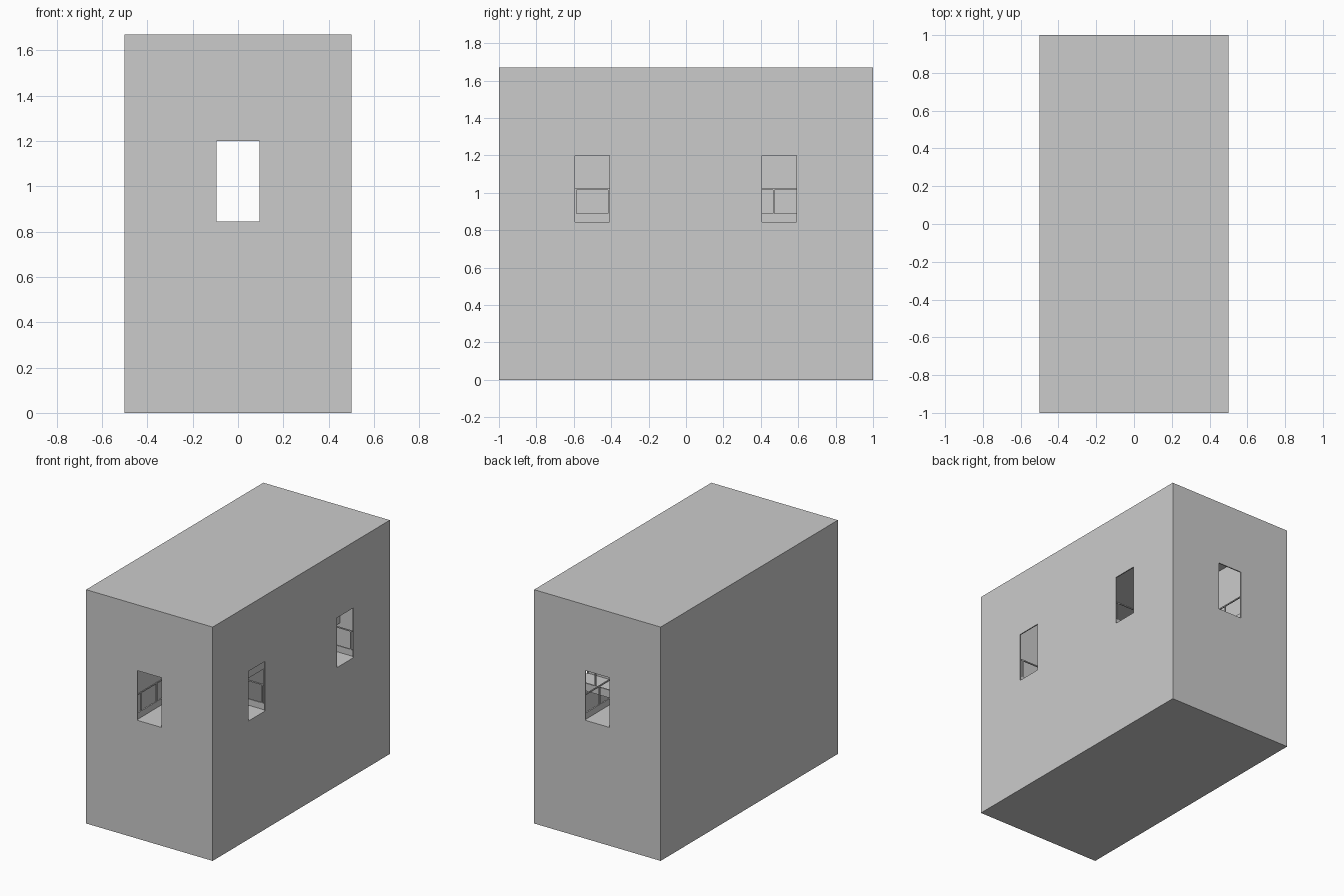
import bpy

if "Cube" in bpy.data.objects:
    bpy.data.objects.remove(bpy.data.objects["Cube"])

H, T = 1.67, 0.008          # building height, wall thickness
FLOOR, RAIL = 0.845, 1.02   # walkway floor and handrail heights
SIDE = 0.107                # rail offset from the walkway centre line
STEP = 0.1767               # post spacing
DOORS = (-0.5, 0.5)         # side door positions along y


def box(name, x0, x1, y0, y1, z0, z1):
    bpy.ops.mesh.primitive_cube_add(size=1, location=((x0 + x1) / 2, (y0 + y1) / 2, (z0 + z1) / 2))
    ob = bpy.context.object
    ob.name = name
    ob.scale = (x1 - x0, y1 - y0, z1 - z0)
    bpy.ops.object.transform_apply(location=True, rotation=False, scale=True)
    return ob


def cut(target, cutter):
    mod = target.modifiers.new("cut", 'BOOLEAN')
    mod.operation, mod.solver, mod.object = 'DIFFERENCE', 'EXACT', cutter
    bpy.context.view_layer.objects.active = target
    bpy.ops.object.modifier_apply(modifier=mod.name)
    bpy.data.objects.remove(cutter, do_unlink=True)


# Hollow building shell with through doorways
shell = box("building_shell", -0.5, 0.5, -1, 1, 0, H)
cut(shell, box("room_cutter", -0.5 + T, 0.5 - T, -1 + T, 1 - T, T, H - T))
cut(shell, box("end_door_cutter", -0.095, 0.095, -1.1, 1.1, FLOOR, 1.2))
for y in DOORS:
    cut(shell, box("side_door_cutter", 0.3, 0.6, y - 0.094, y + 0.092, FLOOR, 1.2))

# Walkway decks: one lengthwise, two branches to the side doors
E = 0.5 - T
L = 1 - T
box("main_deck", -SIDE - 0.005, SIDE + 0.005, -L, L, FLOOR - 0.01, FLOOR)
for y in DOORS:
    box("branch_deck", SIDE + 0.005, E, y - SIDE - 0.005, y + SIDE + 0.005, FLOOR - 0.01, FLOOR)


def railing(axis, pos, a, b, posts):
    """Kickboard, handrail and posts along one axis from a to b."""
    def bar(name, s, e, half, z0, z1):
        if axis == 'Y':
            box(name, pos - half, pos + half, s, e, z0, z1)
        else:
            box(name, s, e, pos - half, pos + half, z0, z1)
    bar("kickboard", a, b, 0.005, FLOOR, 0.89)
    bar("handrail", a, b, 0.004, RAIL - 0.004, RAIL + 0.004)
    for p in posts:
        if a < p < b:
            bar("rail_post", p - 0.004, p + 0.004, 0.004, 0.89, RAIL - 0.004)


# Railings on both sides of the main walkway, open at the branches
ys = [-0.944 + STEP * i for i in range(11)]
railing('Y', -SIDE, -L, L, ys)
for a, b in ((-L, -0.5 - SIDE), (-0.5 + SIDE, 0.5 - SIDE), (0.5 + SIDE, L)):
    railing('Y', SIDE, a, b, ys)

# Railings on the branches
xs = [SIDE + 0.006 + STEP * i for i in range(3)]
for y in DOORS:
    for s in (-1, 1):
        railing('X', y + s * SIDE, SIDE, E, xs)
